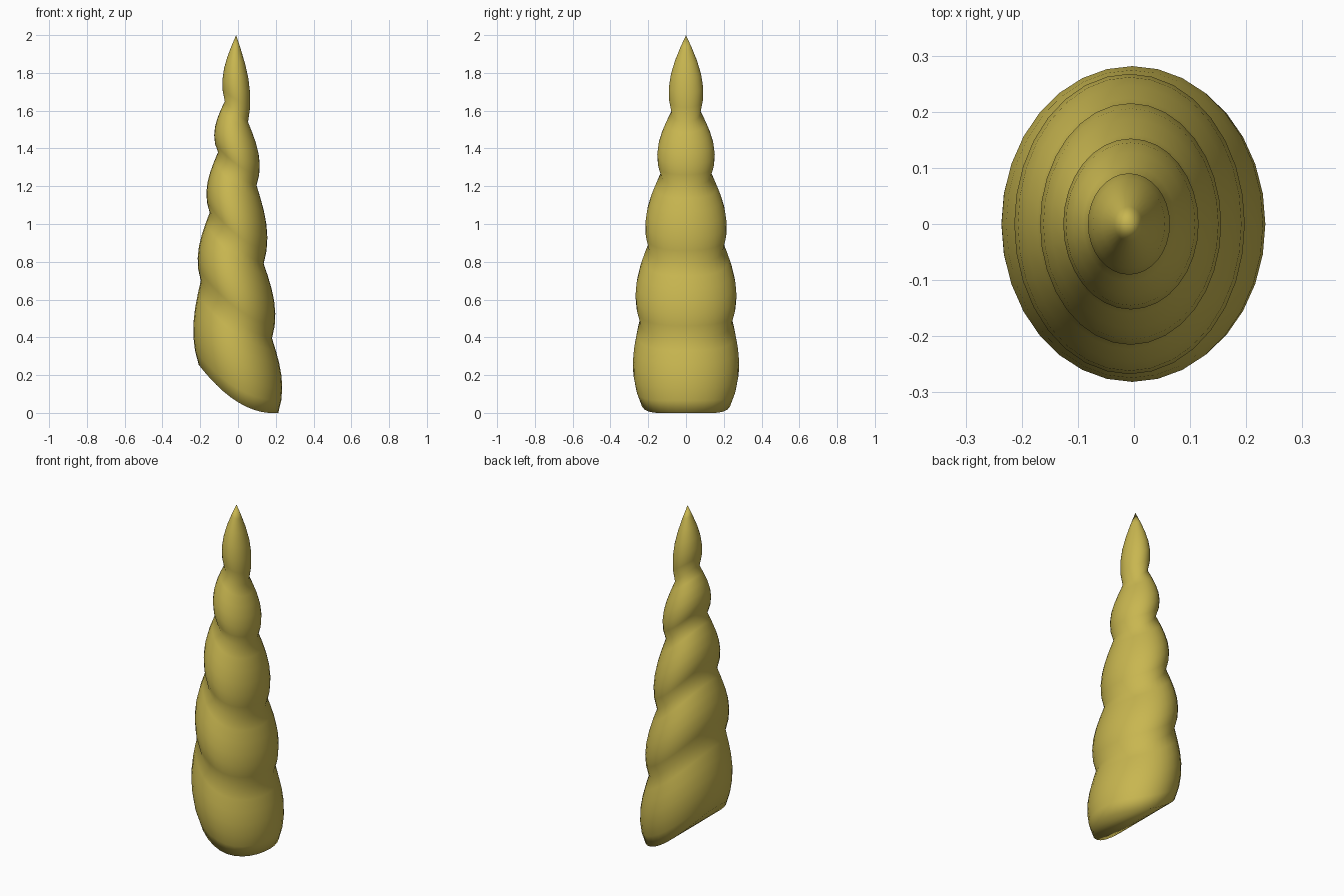
import bpy, bmesh, math

if "Cube" in bpy.data.objects:
    bpy.data.objects.remove(bpy.data.objects["Cube"])

SIDES = 32      # vertices around the horn
STEPS = 6       # rings per swollen segment

# Slanted groove rings, bottom to tip: left x, left z, right x, right z, half depth y, side z
GROOVES = [
    (-0.208, 0.255, 0.213, 0.00, 0.237, 0.055),
    (-0.197, 0.70, 0.180, 0.395, 0.243, 0.49),
    (-0.150, 1.06, 0.136, 0.79, 0.198, 0.88),
    (-0.106, 1.38, 0.098, 1.205, 0.131, 1.26),
    (-0.070, 1.65, 0.053, 1.54, 0.076, 1.59),
    (-0.010, 2.00, -0.010, 2.00, 0.0, 2.00),
]
BULGE_X, BULGE_Y = 0.034, 0.042


def add_ring(bm, xl, zl, xr, zr, y, zs):
    """Elliptical ring whose height dips from the left side to the right side."""
    ring = []
    for i in range(SIDES):
        a = 2 * math.pi * i / SIDES
        c, s = math.cos(a), math.sin(a)
        z = zs + (zr - zl) / 2 * c + ((zl + zr) / 2 - zs) * c * c
        ring.append(bm.verts.new(((xl + xr) / 2 + (xr - xl) / 2 * c, y * s, z)))
    return ring


bm = bmesh.new()
rings = []
# Swollen segments between neighbouring grooves
for low, high in zip(GROOVES, GROOVES[1:]):
    for k in range(STEPS):
        t = k / STEPS
        p = [a + (b - a) * t for a, b in zip(low, high)]
        f = math.sin(math.pi * t ** 0.85)
        p[0] -= BULGE_X * f
        p[2] += BULGE_X * f
        p[4] += BULGE_Y * f
        rings.append(add_ring(bm, *p))

# Side walls
for r0, r1 in zip(rings, rings[1:]):
    for i in range(SIDES):
        j = (i + 1) % SIDES
        bm.faces.new((r0[i], r0[j], r1[j], r1[i]))

# Pointed tip
tip = bm.verts.new((-0.01, 0, 2.0))
for i in range(SIDES):
    bm.faces.new((rings[-1][i], rings[-1][(i + 1) % SIDES], tip))

# Curved base cap, made of strips running front to back
base = rings[0]
for i in range(SIDES // 2):
    strip = [base[i], base[i + 1], base[SIDES - i - 1], base[(SIDES - i) % SIDES]]
    bm.faces.new(list(dict.fromkeys(strip)))

bmesh.ops.recalc_face_normals(bm, faces=bm.faces[:])
for face in bm.faces:
    face.smooth = True

mesh = bpy.data.meshes.new("spiral_horn")
bm.to_mesh(mesh)
bm.free()
horn = bpy.data.objects.new("spiral_horn", mesh)
bpy.context.collection.objects.link(horn)

# Golden colour
gold = bpy.data.materials.new("gold")
gold.diffuse_color = (0.58, 0.47, 0.08, 1)
gold.use_nodes = True
gold.node_tree.nodes["Principled BSDF"].inputs["Base Color"].default_value = gold.diffuse_color
mesh.materials.append(gold)
